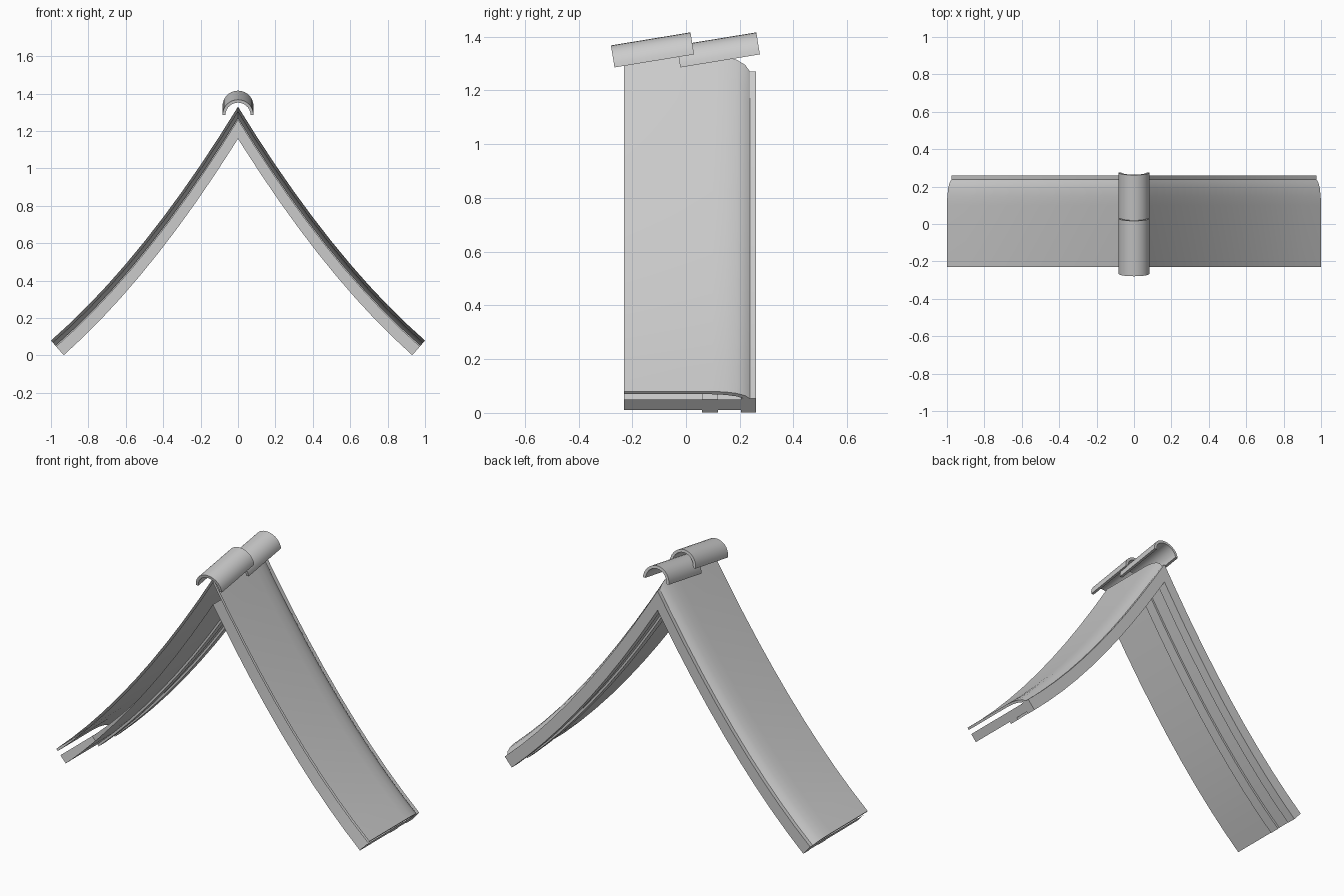
import bpy, bmesh, math

cube = bpy.data.objects.get("Cube")
if cube:
    bpy.data.objects.remove(cube)

grey = bpy.data.materials.new("plain_grey")
grey.use_nodes = True
grey.diffuse_color = (0.6, 0.6, 0.6, 1)
grey.node_tree.nodes["Principled BSDF"].inputs["Base Color"].default_value = (0.6, 0.6, 0.6, 1)

STEPS = 10                     # rows on each slope
FRONT, BACK = -0.23, 0.26      # ends of the roof piece
SLOPE, SAG, PEAK = -1.63, 0.38, 1.33


def roof_point(u, y, depth):
    """Point at u (-1..1 across the roof), depth measured inward from the roof skin."""
    t = abs(u)
    depth *= 0.86 + 0.14 * t
    grad = SLOPE + 2 * SAG * t
    length = math.hypot(grad, 1)
    z = PEAK + SLOPE * t + SAG * t * t
    if t < 1e-6:
        return (0, y, z - depth * length)
    return (math.copysign(t + grad / length * depth, u), y, z - depth / length)


def finish(name, bm, angle=35):
    mesh = bpy.data.meshes.new(name)
    bm.to_mesh(mesh)
    bm.free()
    mesh.materials.append(grey)
    obj = bpy.data.objects.new(name, mesh)
    bpy.context.collection.objects.link(obj)
    bpy.ops.object.select_all(action='DESELECT')
    obj.select_set(True)
    bpy.context.view_layer.objects.active = obj
    bpy.ops.object.shade_smooth_by_angle(angle=math.radians(angle))
    return obj


def sweep(name, section, closed=False, cap=None):
    """Sweep a (y, depth) section over both slopes and cap it at the eaves."""
    bm = bmesh.new()
    rows = [[bm.verts.new(roof_point(i / STEPS, y, d)) for y, d in section]
            for i in range(-STEPS, STEPS + 1)]
    n = len(section)
    for a, b in zip(rows, rows[1:]):
        for j in range(n if closed else n - 1):
            k = (j + 1) % n
            bm.faces.new((a[j], b[j], b[k], a[k]))
    for u in (-1, 1):
        ring = [bm.verts.new(roof_point(u, y, d)) for y, d in (cap or section)]
        bm.faces.new(ring if u < 0 else ring[::-1])
    return finish(name, bm)


def beam(name, y0, y1, top, bottom):
    sweep(name, [(y0, top), (y1, top), (y1, bottom), (y0, bottom)], closed=True)


# Roof skin: rounded over at the back, open at the front
skin = [(FRONT, 0), (0.1, 0), (0.15, 0.003), (0.19, 0.01), (0.22, 0.021), (0.24, 0.038)]
inner = [(y - 0.004, d + 0.014) for y, d in reversed(skin[1:])] + [(FRONT, 0.014)]
sweep("roof_skin", skin + inner)

# Lining under the slopes with closed eave ends
lining = [(0.205, 0.091), (FRONT, 0.091)]
sweep("roof_lining", lining, cap=lining + [(FRONT, 0.04), (0.205, 0.04)])

# Rafter and gable board
beam("rafter", 0.06, 0.12, 0.042, 0.104)
beam("gable_board", 0.205, BACK, 0.036, 0.104)


# Overlapping half-round ridge tiles
def ridge_tile(name, y, z):
    bm = bmesh.new()
    outer, thick, half, segs = 0.083, 0.016, 0.15, 14
    arcs = [(outer, range(segs + 1)), (outer - thick, range(segs, -1, -1))]
    profile = [(r * math.cos(math.pi * i / segs), r * math.sin(math.pi * i / segs))
               for r, order in arcs for i in order]
    tilt = math.radians(9.3)
    c, s = math.cos(tilt), math.sin(tilt)
    ends = [[bm.verts.new((px, y + e * c - pz * s, z + e * s + pz * c)) for px, pz in profile]
            for e in (-half, half)]
    n = len(profile)
    for j in range(n):
        k = (j + 1) % n
        bm.faces.new((ends[0][j], ends[0][k], ends[1][k], ends[1][j]))
    for j in range(segs):
        for e in ends:
            bm.faces.new((e[j], e[j + 1], e[n - 2 - j], e[n - 1 - j]))
    bmesh.ops.recalc_face_normals(bm, faces=bm.faces)
    finish(name, bm)


ridge_tile("front_ridge_tile", -0.118, 1.31)
ridge_tile("back_ridge_tile", 0.127, 1.31)
